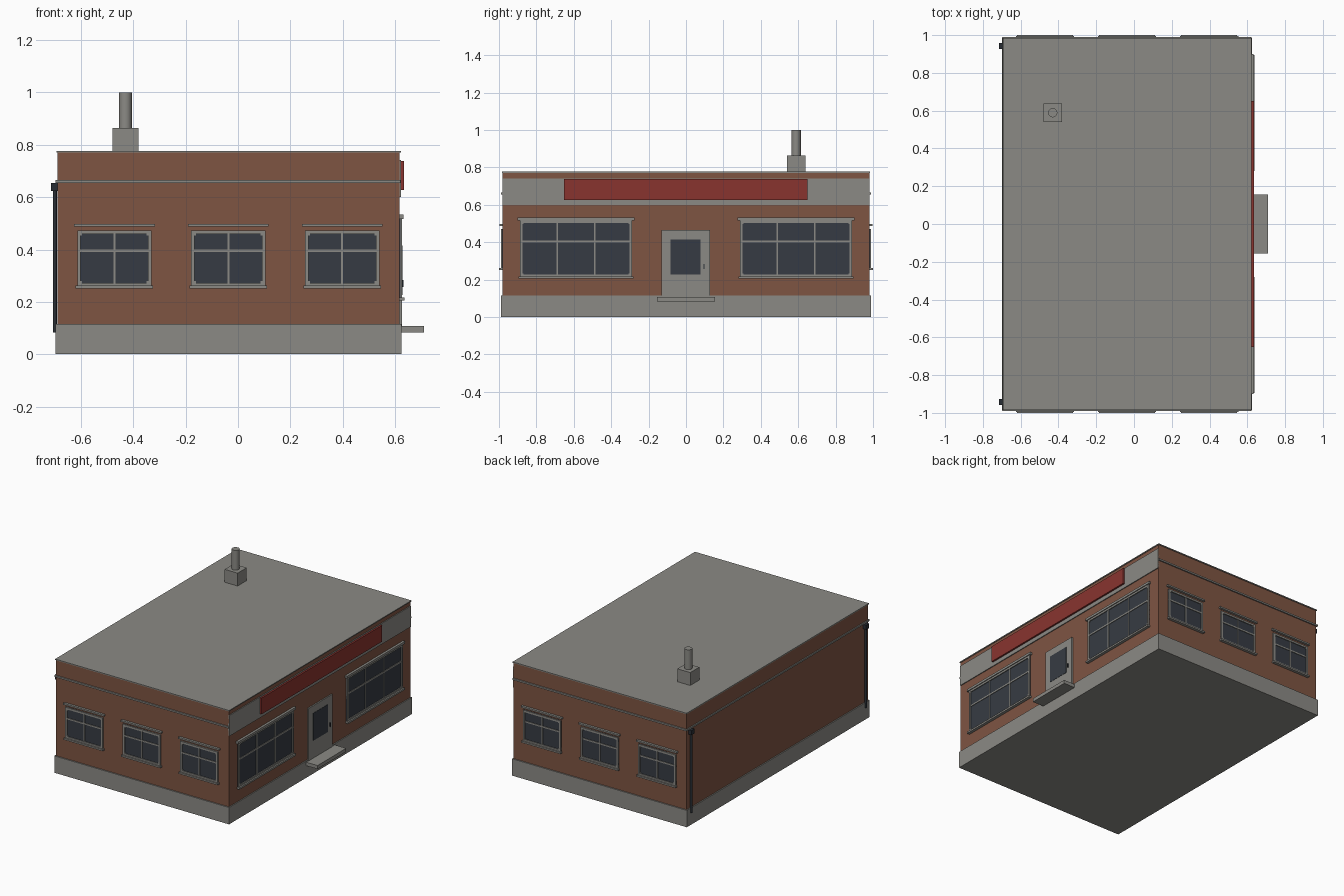
import bpy, bmesh, math
from mathutils import Matrix, Vector

old = bpy.data.objects.get("Cube")
if old:
    bpy.data.objects.remove(old, do_unlink=True)


def material(name, rgb):
    m = bpy.data.materials.new(name)
    m.use_nodes = True
    m.diffuse_color = (*rgb, 1)
    m.node_tree.nodes["Principled BSDF"].inputs["Base Color"].default_value = (*rgb, 1)
    return m


BRICK = material("brick", (0.21, 0.09, 0.055))
STONE = material("stone_grey", (0.26, 0.255, 0.235))
GLASS = material("dark_glass", (0.037, 0.044, 0.056))
RED = material("sign_red", (0.25, 0.034, 0.028))
IRON = material("dark_iron", (0.022, 0.027, 0.035))

# Wall planes
X0, X1, Y1 = -0.69, 0.617, 0.98


def boxes(name, mat, spans):
    """One object made of boxes, each given as ((x0, x1), (y0, y1), (z0, z1))."""
    bm = bmesh.new()
    for span in spans:
        size = Vector([abs(b - a) for a, b in span])
        mid = Vector([(a + b) / 2 for a, b in span])
        bmesh.ops.create_cube(bm, size=1, matrix=Matrix.Translation(mid) @ Matrix.Diagonal(size.to_4d()))
    mesh = bpy.data.meshes.new(name)
    bm.to_mesh(mesh)
    bm.free()
    mesh.materials.append(mat)
    ob = bpy.data.objects.new(name, mesh)
    bpy.context.collection.objects.link(ob)
    return ob


def cylinder(name, mat, radius, x, y, z0, z1, sides):
    bpy.ops.mesh.primitive_cylinder_add(vertices=sides, radius=radius, depth=z1 - z0,
                                        location=(x, y, (z0 + z1) / 2))
    ob = bpy.context.object
    ob.name = name
    ob.data.materials.append(mat)
    bpy.ops.object.shade_smooth_by_angle(angle=math.radians(40))


def on_wall(wall, u, z, depth):
    """Span of a box lying against a wall: u along it, depth outwards."""
    if wall == "shop":
        return ((X1 - 0.005, X1 + depth), u, z)
    s = -1 if wall == "left" else 1
    return (u, (s * (Y1 - 0.005), s * (Y1 + depth)), z)


def window(name, wall, mid, half, z0, z1, bars, rail, lintel, sill, reach):
    """Glass, frame with corner blocks, glazing bars, lintel and sill."""
    t = 0.013
    a, b = mid - half, mid + half
    boxes(name + "_glass", GLASS, [on_wall(wall, (a, b), (z0, z1), 0.004)])
    parts = [((a, a + t), (z0, z1)), ((b - t, b), (z0, z1)),
             ((a, b), (z0, z0 + t)), ((a, b), (z1 - t, z1))]
    frame = [on_wall(wall, u, z, 0.01) for u, z in parts]
    c = 0.019
    frame += [on_wall(wall, u, z, 0.009) for u in ((a, a + c), (b - c, b))
              for z in ((z0, z0 + c), (z1 - c, z1))]
    for i in range(1, bars):
        u = a + (b - a) * i / bars
        frame.append(on_wall(wall, (u - 0.004, u + 0.004), (z0, z1), 0.008))
    frame.append(on_wall(wall, (a, b), (rail - 0.005, rail + 0.005), 0.008))
    boxes(name + "_frame", STONE, frame)
    boxes(name + "_lintel", STONE, [on_wall(wall, (a - reach, b + reach), lintel, 0.016)])
    boxes(name + "_sill", STONE, [on_wall(wall, (a - reach / 2, b + reach / 2), sill, 0.02)])


# Main shell
boxes("plinth", STONE, [((X0 - 0.008, X1 + 0.007), (-0.988, 0.988), (0, 0.115))])
boxes("brick_walls", BRICK, [((X0, X1), (-Y1, Y1), (0.1, 0.772))])
boxes("roof_cap", STONE, [((X0 - 0.004, X1 + 0.005), (-0.985, 0.985), (0.77, 0.777))])
boxes("string_course", STONE, [((X0 - 0.007, X1 + 0.003), (-0.989, 0.989), (0.655, 0.666))])

# Shop front
boxes("sign_band", STONE, [on_wall("shop", (-Y1, Y1), (0.6, 0.742), 0.006)])
boxes("sign_board", RED, [on_wall("shop", (-0.652, 0.65), (0.627, 0.738), 0.018)])
for side, s in (("left", 1), ("right", -1)):
    window("shop_window_" + side, "shop", s * 0.588, 0.3, 0.215, 0.517, 3, 0.403,
           (0.517, 0.533), (0.205, 0.217), 0.013)

# Door with glass panel and handle
boxes("door", STONE, [on_wall("shop", (-0.131, 0.129), (0.1, 0.465), 0.009)])
boxes("door_glass", GLASS, [on_wall("shop", (-0.083, 0.077), (0.227, 0.415), 0.011)])
boxes("door_handle", IRON, [on_wall("shop", (0.093, 0.099), (0.256, 0.284), 0.016)])
boxes("door_step", STONE, [((X1, 0.71), (-0.155, 0.155), (0.083, 0.107))])

# Side windows on both end walls
for wall in ("left", "right"):
    for i in range(3):
        window(f"{wall}_window_{i + 1}", wall, -0.472 + 0.435 * i, 0.142, 0.26, 0.472, 2, 0.395,
               (0.487, 0.498), (0.251, 0.262), 0.012)

# Rear drainpipes with hopper heads
for side, s in (("left", 1), ("right", -1)):
    y = s * 0.943
    cylinder("drainpipe_" + side, IRON, 0.008, -0.7, y, 0.083, 0.63, 10)
    boxes("hopper_" + side, IRON, [((-0.714, X0), (y - 0.016, y + 0.016), (0.623, 0.654))])

# Chimney
boxes("chimney_base", STONE, [((-0.479, -0.381), (0.54, 0.638), (0.77, 0.865))])
cylinder("chimney_flue", STONE, 0.025, -0.43, 0.589, 0.86, 1.0, 12)
